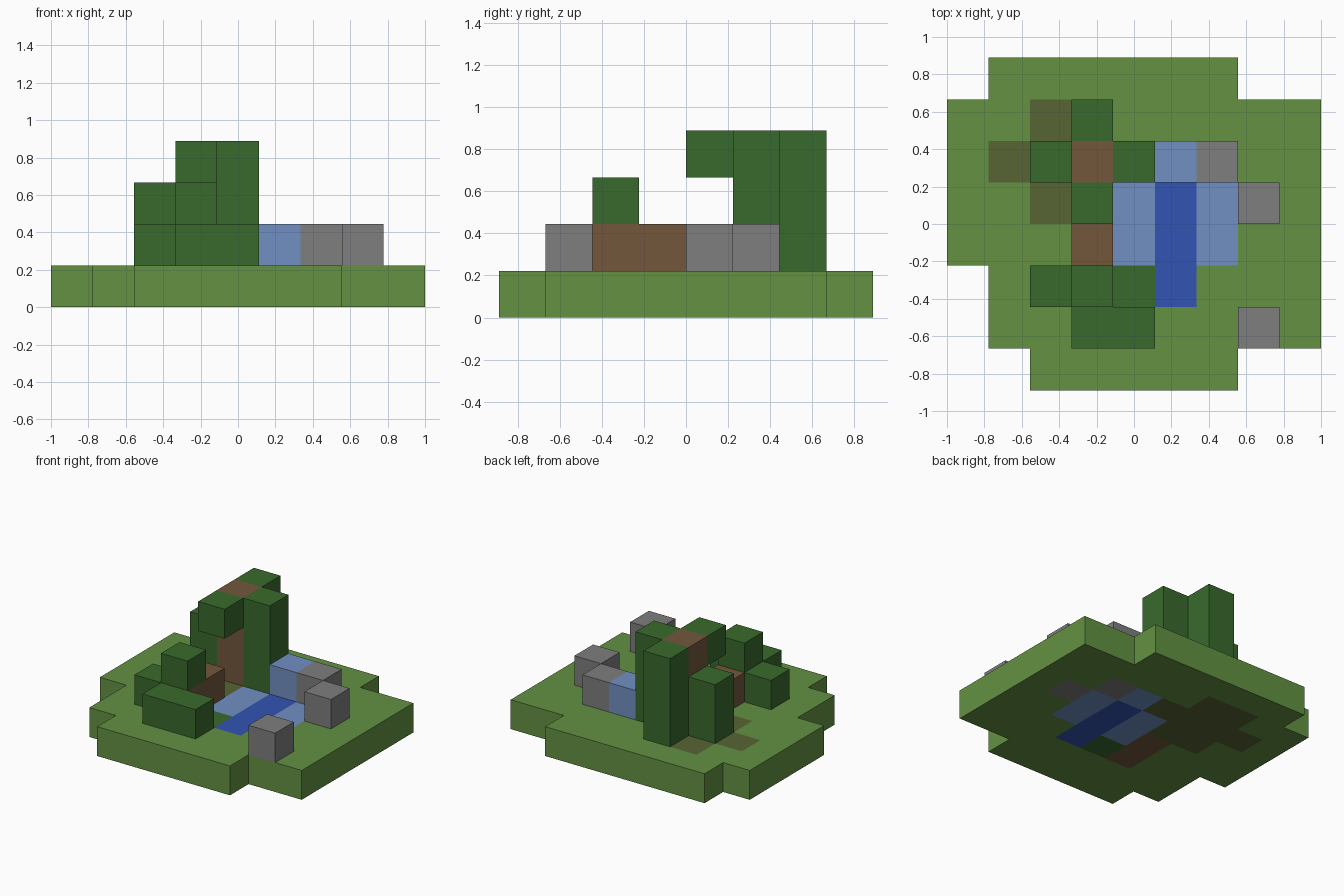
import bpy
import bmesh
from mathutils import Vector

if "Cube" in bpy.data.objects:
    bpy.data.objects.remove(bpy.data.objects["Cube"], do_unlink=True)

CELL = 2 / 9
ORIGIN = Vector((-1, -4 * CELL, 0))


def material(name, rgb):
    linear = [((c / 255 + 0.055) / 1.055) ** 2.4 for c in rgb] + [1]
    mat = bpy.data.materials.new(name)
    mat.use_nodes = True
    mat.diffuse_color = linear
    mat.node_tree.nodes["Principled BSDF"].inputs["Base Color"].default_value = linear
    return mat


GRASS = material("grass green", (99, 145, 66))
LEAF = material("leaf green", (57, 106, 45))
BARK = material("bark brown", (114, 87, 60))
ROOT = material("olive soil", (87, 101, 53))
SHALLOW = material("light blue water", (113, 144, 194))
DEEP = material("deep blue water", (50, 84, 178))
STONE = material("stone grey", (126, 126, 126))

# Ground plan, back row first, one letter per cell
PLAN = [
    ".GGGGGG..",
    "GGRRGGGGG",
    "GRRRRLSGG",
    "GGRRLDLSG",
    "GGGTLDLGG",
    ".GGTFDGGG",
    ".GGGGGGGG",
    "..GGGGG..",
]
GROUND = {
    "G": ("grass_ground", GRASS),
    "R": ("tree_root_soil", ROOT),
    "L": ("shallow_water", SHALLOW),
    "D": ("deep_water", DEEP),
    "S": ("stone_footing", STONE),
    "T": ("stump_footing", BARK),
    "F": ("leafy_ground_patch", LEAF),
}

parts = {}
for row, line in enumerate(reversed(PLAN)):
    for col, letter in enumerate(line):
        if letter != ".":
            name, mat = GROUND[letter]
            parts.setdefault(name, (mat, set()))[1].add((col, row, 0))


def block(name, mat, col, row, level, size=(1, 1, 1)):
    """Register a box of cells standing on the ground plan."""
    parts[name] = (mat, {(col + a, row + b, level + c)
                         for a in range(size[0])
                         for b in range(size[1])
                         for c in range(size[2])})


# Tall tree
block("tree_trunk", BARK, 3, 5, 1, (1, 1, 3))
block("tree_foliage_back", LEAF, 3, 6, 1, (1, 1, 3))
block("tree_foliage_right", LEAF, 4, 5, 1, (1, 1, 3))
block("tree_foliage_left", LEAF, 2, 5, 1, (1, 1, 2))
block("tree_foliage_front", LEAF, 3, 4, 3)

# Bush with a low woody stump
block("bush_stump", BARK, 3, 2, 1, (1, 2, 1))
block("bush_top", LEAF, 3, 2, 2)
block("bush_side", LEAF, 2, 2, 1)
block("bush_front", LEAF, 3, 1, 1, (2, 1, 1))

# Spring and rocks
block("waterfall", SHALLOW, 5, 5, 1)
block("rock_back", STONE, 6, 5, 1)
block("rock_side", STONE, 7, 4, 1)
block("rock_front", STONE, 7, 1, 1)

filled = set().union(*(cells for _, cells in parts.values()))


def build(name, mat, cells):
    """Make one mesh from cells, keeping only the exposed faces."""
    bm = bmesh.new()
    for cell in sorted(cells):
        for axis in range(3):
            for side in (0, 1):
                step = list(cell)
                step[axis] += 2 * side - 1
                if tuple(step) in filled:
                    continue
                u, v = (axis + 1) % 3, (axis + 2) % 3
                corners = []
                for a, b in ((0, 0), (1, 0), (1, 1), (0, 1)):
                    p = Vector(cell)
                    p[axis] += side
                    p[u] += a
                    p[v] += b
                    corners.append(bm.verts.new(ORIGIN + p * CELL))
                bm.faces.new(corners if side else corners[::-1])
    bmesh.ops.remove_doubles(bm, verts=bm.verts, dist=CELL / 100)
    bmesh.ops.dissolve_limit(bm, angle_limit=0.01, verts=bm.verts, edges=bm.edges)
    mesh = bpy.data.meshes.new(name)
    bm.to_mesh(mesh)
    bm.free()
    mesh.materials.append(mat)
    bpy.context.collection.objects.link(bpy.data.objects.new(name, mesh))


for part, (mat, cells) in parts.items():
    build(part, mat, cells)
